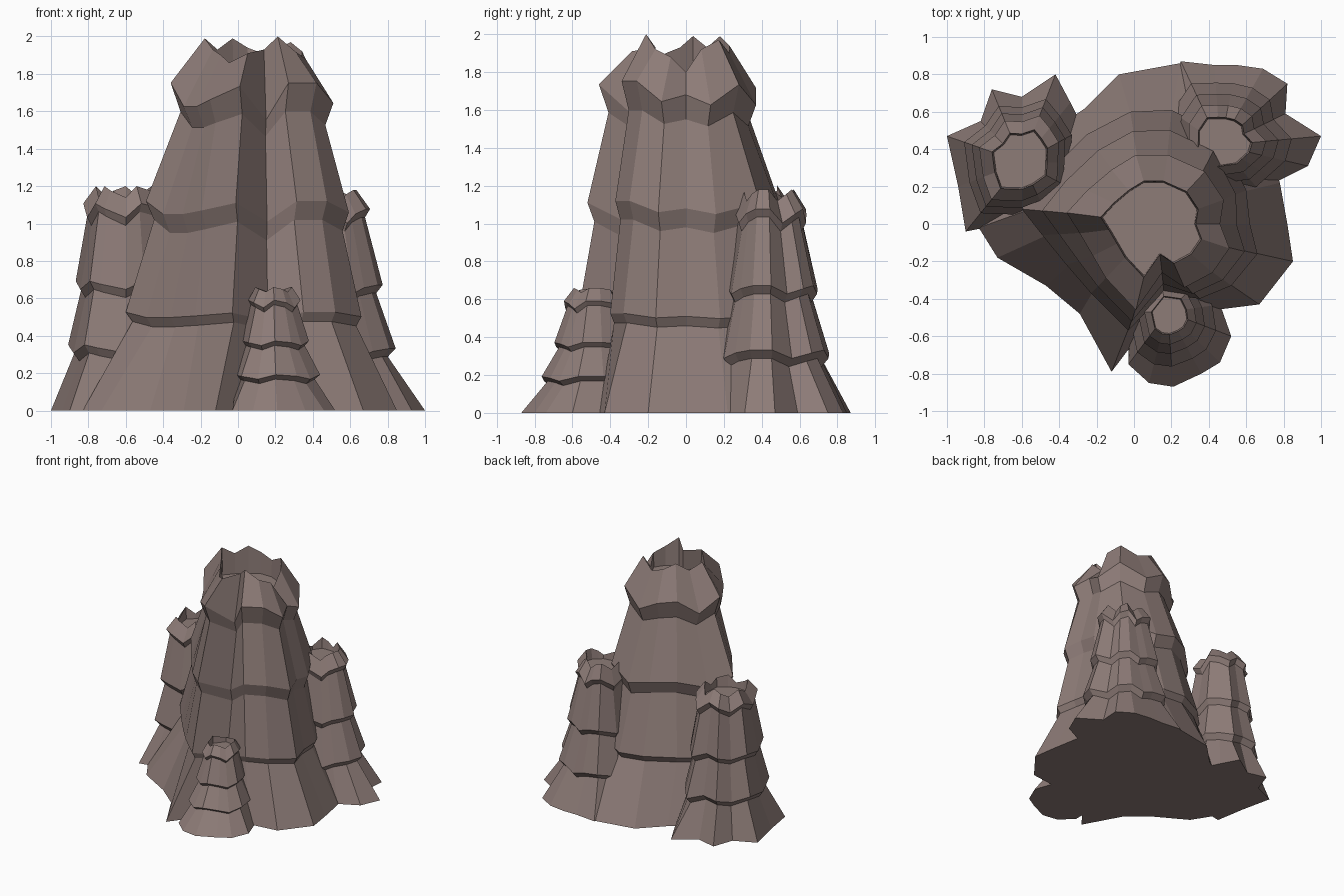
import bpy, bmesh, math
from mathutils import Vector

rock = bpy.data.materials.new("brown grey rock")
rock.diffuse_color = (0.27, 0.202, 0.187, 1)


def loft(name, rings):
    """Skin a stack of equal-count rings and cap both ends."""
    bm = bmesh.new()
    loops = [[bm.verts.new(p) for p in ring] for ring in rings]
    n = len(loops[0])
    for a, b in zip(loops, loops[1:]):
        for i in range(n):
            j = (i + 1) % n
            bm.faces.new((a[i], a[j], b[j], b[i]))
    bm.faces.new(loops[0])
    bm.faces.new(loops[-1])
    bmesh.ops.recalc_face_normals(bm, faces=bm.faces)
    me = bpy.data.meshes.new(name)
    bm.to_mesh(me)
    bm.free()
    me.materials.append(rock)
    ob = bpy.data.objects.new(name, me)
    bpy.context.collection.objects.link(ob)
    return ob


def ring(points, heights, centre, scale=1.0):
    c = Vector(centre)
    return [(*(c + (p - c) * scale), z) for p, z in zip(points, heights)]


# Main tower: ridge lines as base, lower ledge, crown (x, y), tip height and ledge wave
ridges = [
    (0.78, 0.22, 0.60, 0.18, 0.48, 0.13, 1.92, -0.03),
    (0.82, 0.00, 0.62, 0.00, 0.46, 0.00, 1.80, 0.00),
    (0.85, -0.20, 0.66, -0.16, 0.51, -0.13, 1.88, -0.02),
    (0.67, -0.43, 0.52, -0.33, 0.42, -0.26, 1.92, 0.04),
    (0.43, -0.46, 0.35, -0.40, 0.27, -0.34, 2.00, 0.04),
    (0.10, -0.50, 0.16, -0.37, 0.15, -0.26, 1.93, -0.07),
    (-0.12, -0.79, -0.03, -0.57, 0.01, -0.46, 1.91, 0.03),
    (-0.29, -0.48, -0.23, -0.37, -0.15, -0.29, 1.86, -0.01),
    (-0.47, -0.33, -0.36, -0.22, -0.22, -0.17, 1.90, -0.03),
    (-0.73, -0.18, -0.49, -0.06, -0.29, -0.05, 1.93, -0.03),
    (-0.83, -0.02, -0.60, 0.08, -0.36, 0.06, 1.99, 0.04),
    (-0.66, 0.35, -0.46, 0.27, -0.25, 0.18, 1.93, -0.03),
    (-0.26, 0.62, -0.25, 0.48, -0.12, 0.29, 1.99, 0.03),
    (-0.08, 0.80, -0.02, 0.60, 0.01, 0.37, 1.94, 0.02),
    (0.25, 0.86, 0.20, 0.61, 0.18, 0.37, 1.90, -0.03),
    (0.56, 0.84, 0.46, 0.48, 0.38, 0.28, 1.97, 0.03),
]
N = len(ridges)
base = [Vector(r[0:2]) for r in ridges]
ledge = [Vector(r[2:4]) for r in ridges]
crown = [Vector(r[4:6]) for r in ridges]
mid = [a.lerp(b, 0.45) for a, b in zip(ledge, crown)]
C = (0.12, 0.0)


def level(z, k=1.0):
    return [z + k * r[7] for r in ridges]


loft("main_tower", [
    ring(base, [0] * N, C),
    ring(ledge, level(0.46, 0.4), C, 0.95),
    ring(ledge, level(0.51, 0.4), C),
    ring(mid, level(0.98), C, 0.93),
    ring(mid, level(1.08), C),
    ring(crown, level(1.55, 1.2), C, 0.89),
    ring(crown, level(1.68, 1.8), C),
    ring(crown, [r[6] for r in ridges], C, 0.62),
    ring(crown, [1.76] * N, C, 0.60),
])


# Small towers: star-shaped foot, then stepped ledges (height, radius) and a hollow top
def small_tower(name, centre, foot, ledges, tip, drop, step, spike):
    c = Vector(centre)
    feet = [Vector(d) for d in foot]
    mean = sum(d.length for d in feet) / len(feet)
    star = [c + d.normalized() * (0.45 + 0.55 * d.length / mean) for d in feet]
    n = len(feet)
    zig = [(1, -1, 0.3)[i % 3] * step for i in range(n)]
    rings = [[(*(c + d), 0) for d in feet]]
    for z, r in ledges:
        k = 1.7 if z == ledges[-1][0] else 1
        rings.append(ring(star, [z - 2 * step + k * w for w in zig], c, r * 0.89))
        rings.append(ring(star, [z + k * w for w in zig], c, r))
    r = ledges[-1][1]
    rings.append(ring(star, [tip - (0, 1, 0.4)[i % 3] * spike for i in range(n)], c, r * 0.70))
    rings.append(ring(star, [tip - drop] * n, c, r * 0.66))
    loft(name, rings)


small_tower("left_tower", (-0.60, 0.33),
            [(-0.40, 0.14), (-0.22, 0.22), (-0.16, 0.39), (0, 0.35), (0.18, 0.47), (0.26, 0.32),
             (0.33, 0.18), (0.28, 0.0), (0.30, -0.16), (0.12, -0.25), (0, -0.32), (-0.20, -0.35),
             (-0.30, -0.37), (-0.34, -0.13)],
            [(0.33, 0.305), (0.67, 0.265), (1.07, 0.225)], 1.20, 0.10, 0.022, 0.06)

small_tower("right_tower", (0.46, 0.42),
            [(0.54, 0.05), (0.35, 0.17), (0.36, 0.33), (0.23, 0.41), (0.09, 0.43), (-0.03, 0.43),
             (-0.21, 0.45), (-0.31, 0.22), (-0.28, -0.10), (-0.10, -0.28), (0.22, -0.25),
             (0.31, -0.19), (0.47, -0.11)],
            [(0.31, 0.33), (0.65, 0.27), (1.04, 0.212)], 1.18, 0.09, 0.022, 0.06)

small_tower("front_tower", (0.18, -0.47),
            [(0.34, -0.13), (0.28, -0.27), (0.18, -0.33), (0.03, -0.40), (-0.10, -0.38), (-0.21, -0.28),
             (-0.21, 0), (-0.05, 0.20), (0.20, 0.20), (0.28, 0.04)],
            [(0.18, 0.26), (0.36, 0.20), (0.57, 0.155)], 0.66, 0.06, 0.012, 0.025)
